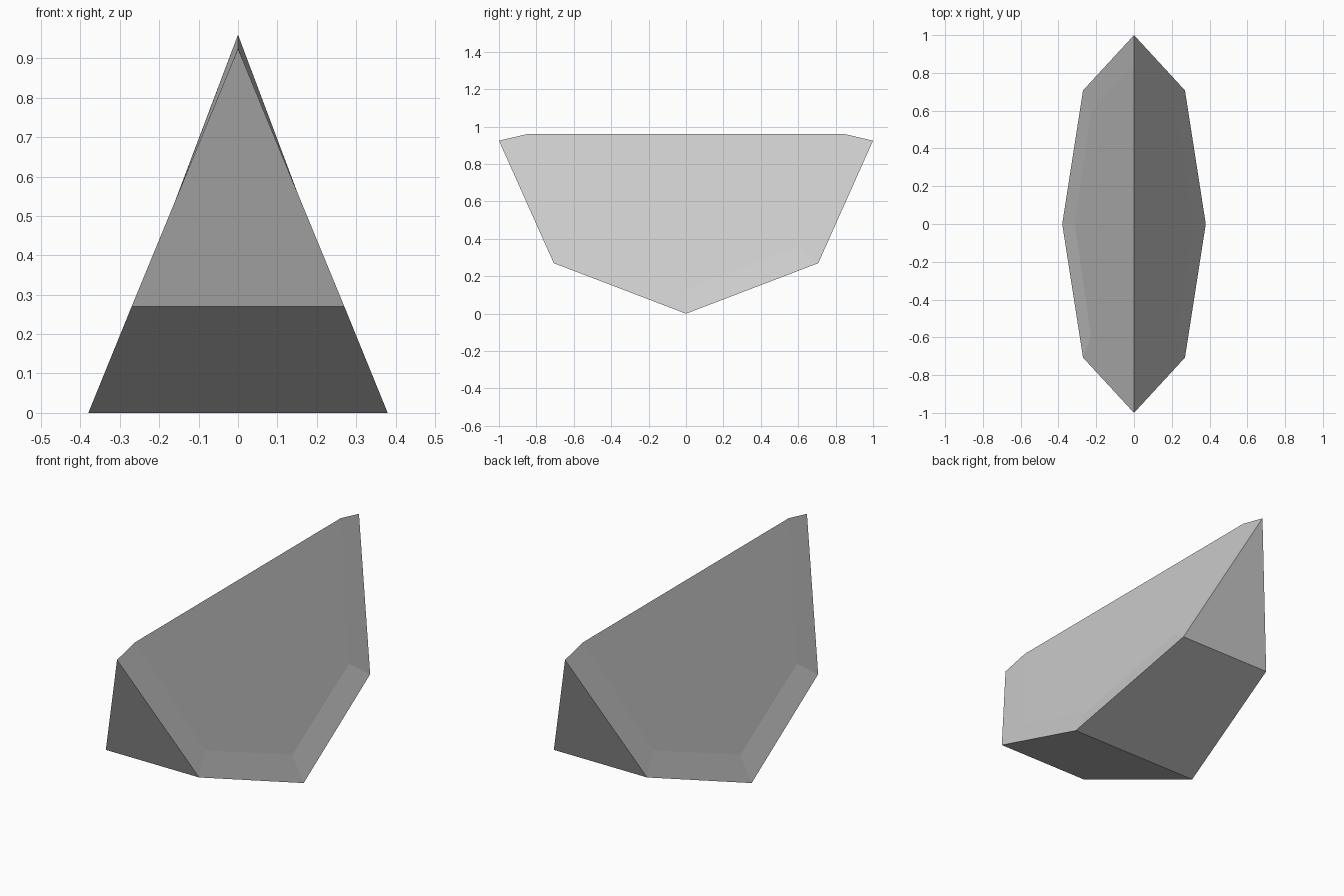
import bpy, bmesh

if "Cube" in bpy.data.objects:
    bpy.data.objects.remove(bpy.data.objects["Cube"], do_unlink=True)

# One flat colour for the whole stone
grey = bpy.data.materials.new("light_grey")
grey.use_nodes = True
colour = (0.6, 0.6, 0.6, 1.0)
grey.diffuse_color = colour
grey.node_tree.nodes["Principled BSDF"].inputs["Base Color"].default_value = colour

# Key points of one quarter, mirrored across x and y by sign
POINTS = {
    "tip": (0, 1, 0.925),
    "corner": (0.27, 0.707, 0.27),
    "keel": (0.38, 0, 0),
    "ridge": (0, 0.85, 0.96),
    "panel_corner": (0.227, 0.593, 0.357),
    "panel_foot": (0.314, 0, 0.13),
}

bm = bmesh.new()
verts = {}


def point(name, sx, sy):
    """Return the shared vertex for a key point mirrored by the two signs."""
    x, y, z = POINTS[name]
    key = (x * sx, y * sy, z)
    if key not in verts:
        verts[key] = bm.verts.new(key)
    return verts[key]


def face(*corners):
    bm.faces.new([point(*c) for c in corners])


for sx in (1, -1):
    # Large sloping side panel
    face(("ridge", sx, -1), ("panel_corner", sx, -1), ("panel_foot", sx, 1),
         ("panel_corner", sx, 1), ("ridge", sx, 1))
    # Narrow border around the panel
    for sy in (1, -1):
        face(("tip", sx, sy), ("ridge", sx, sy),
             ("panel_corner", sx, sy), ("corner", sx, sy))
        face(("corner", sx, sy), ("panel_corner", sx, sy),
             ("panel_foot", sx, sy), ("keel", sx, sy))

for sy in (1, -1):
    # Triangular end and sloping underside
    face(("tip", 1, sy), ("corner", 1, sy), ("corner", -1, sy))
    face(("corner", 1, sy), ("keel", 1, sy), ("keel", -1, sy), ("corner", -1, sy))

bmesh.ops.recalc_face_normals(bm, faces=bm.faces)
mesh = bpy.data.meshes.new("faceted_wedge")
bm.to_mesh(mesh)
bm.free()
mesh.materials.append(grey)
wedge = bpy.data.objects.new("faceted_wedge", mesh)
bpy.context.collection.objects.link(wedge)
